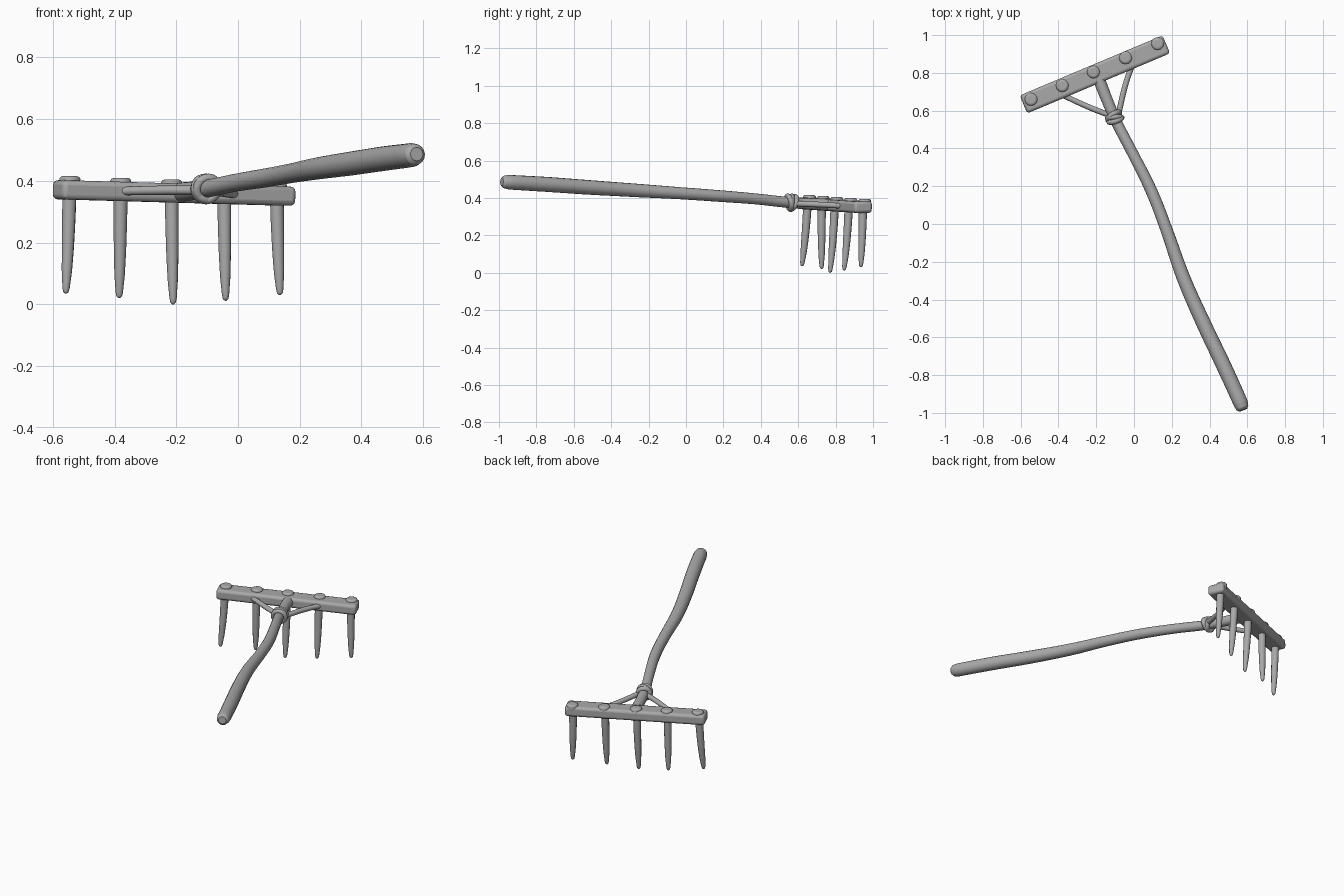
import bpy, math
from mathutils import Vector

if "Cube" in bpy.data.objects:
    bpy.data.objects.remove(bpy.data.objects["Cube"])

grey = bpy.data.materials.new("plain_grey")
grey.use_nodes = True
GREY = (0.4, 0.4, 0.4, 1)
grey.diffuse_color = GREY
grey.node_tree.nodes["Principled BSDF"].inputs["Base Color"].default_value = GREY


def finish(ob, name, angle=40):
    ob.name = name
    ob.data.materials.append(grey)
    bpy.ops.object.select_all(action='DESELECT')
    ob.select_set(True)
    bpy.context.view_layer.objects.active = ob
    bpy.ops.object.shade_smooth_by_angle(angle=math.radians(angle))
    return ob


def tube(name, points, sides=4, steps=5):
    """Round limb through (x, y, z, radius) points, capped at both ends."""
    curve = bpy.data.curves.new(name, 'CURVE')
    curve.dimensions = '3D'
    curve.bevel_depth = 1
    curve.bevel_resolution = sides
    curve.resolution_u = steps
    curve.use_fill_caps = True
    spline = curve.splines.new('BEZIER')
    spline.bezier_points.add(len(points) - 1)
    for bp, (x, y, z, r) in zip(spline.bezier_points, points):
        bp.co = (x, y, z)
        bp.radius = r
        bp.handle_left_type = bp.handle_right_type = 'AUTO'
    ob = bpy.data.objects.new(name, curve)
    bpy.context.collection.objects.link(ob)
    bpy.ops.object.select_all(action='DESELECT')
    ob.select_set(True)
    bpy.context.view_layer.objects.active = ob
    bpy.ops.object.convert(target='MESH')
    return finish(bpy.context.object, name, 50)


# Head bar: slightly tilted beam with rounded edges
YAW, ROLL = math.radians(22.8), math.radians(1.5)
bpy.ops.mesh.primitive_cube_add(size=1, location=(-0.207, 0.792, 0.361),
                                rotation=(0, ROLL, YAW))
bar = bpy.context.object
bar.scale = (0.82, 0.103, 0.062)
bpy.ops.object.transform_apply(location=False, rotation=False, scale=True)
bevel = bar.modifiers.new("round_edges", 'BEVEL')
bevel.width = 0.016
bevel.segments = 3
finish(bar, "head_bar", 60)

# Tines: a domed peg head above the bar and a tapering, slightly bent prong
TINES = [((-0.545, 0.66, 0.416), (-0.558, 0.62, 0.035)),
         ((-0.38, 0.733, 0.41), (-0.385, 0.725, 0.02)),
         ((-0.215, 0.805, 0.405), (-0.21, 0.77, 0.0)),
         ((-0.045, 0.88, 0.4), (-0.04, 0.845, 0.012)),
         ((0.125, 0.955, 0.395), (0.136, 0.935, 0.03))]
PRONG = [(0.1, 0.023), (0.35, 0.022), (0.6, 0.02), (0.8, 0.017),
         (0.95, 0.012), (0.985, 0.009), (1, 0.003)]
for i, (top, tip) in enumerate(TINES, 1):
    top, tip = Vector(top), Vector(tip)
    base = top + Vector((0, -0.008, 0))
    path = []
    for t, r in PRONG:
        p = base.lerp(tip, t)
        # the lower half bends, the upper half hangs nearly straight
        bend = (t * t - t) * 0.5
        path.append((p.x + bend * (tip.x - base.x),
                     p.y + bend * (tip.y - base.y), p.z, r))
    tube(f"tine_{i}", path, steps=3)
    dome = [(-0.04, 0.033), (-0.009, 0.034), (-0.003, 0.03), (0, 0.022)]
    tube(f"peg_head_{i}", [(top.x, top.y, top.z + dz, r) for dz, r in dome], steps=2)

# Handle: long, gently wavy pole that thickens toward the grip
tube("handle", [
    (0.579, -0.985, 0.487, 0.022), (0.574, -0.973, 0.486, 0.034),
    (0.563, -0.945, 0.484, 0.039), (0.47, -0.74, 0.472, 0.04),
    (0.37, -0.53, 0.457, 0.039), (0.26, -0.28, 0.441, 0.036),
    (0.172, -0.03, 0.425, 0.032), (0.09, 0.18, 0.41, 0.031),
    (-0.01, 0.38, 0.394, 0.029), (-0.095, 0.545, 0.376, 0.029),
    (-0.14, 0.65, 0.369, 0.03), (-0.185, 0.765, 0.363, 0.032)], sides=6)

# Braces: thin rods from the binding out to the bar
tube("left_brace", [(-0.085, 0.57, 0.37, 0.015), (-0.04, 0.0 + 0.755, 0.362, 0.015),
                    (-0.005, 0.85, 0.356, 0.014)])
tube("right_brace", [(-0.1, 0.565, 0.37, 0.015), (-0.23, 0.615, 0.37, 0.015),
                     (-0.395, 0.69, 0.367, 0.014)])

# Binding: rope loops crossing around the joint
AXIS = Vector((-0.42, 0.9, -0.08)).normalized()
for i, (shift, lean, swing) in enumerate([(-0.012, 0.3, 0.12), (0.008, -0.3, -0.15),
                                          (0.0, 0.0, 0.35)], 1):
    normal = AXIS + Vector((swing, 0, lean))
    bpy.ops.mesh.primitive_torus_add(
        major_radius=0.036, minor_radius=0.014, major_segments=28, minor_segments=10,
        location=Vector((-0.104, 0.563, 0.374)) + AXIS * shift,
        rotation=normal.to_track_quat('Z', 'Y').to_euler())
    finish(bpy.context.object, f"binding_loop_{i}", 60)
